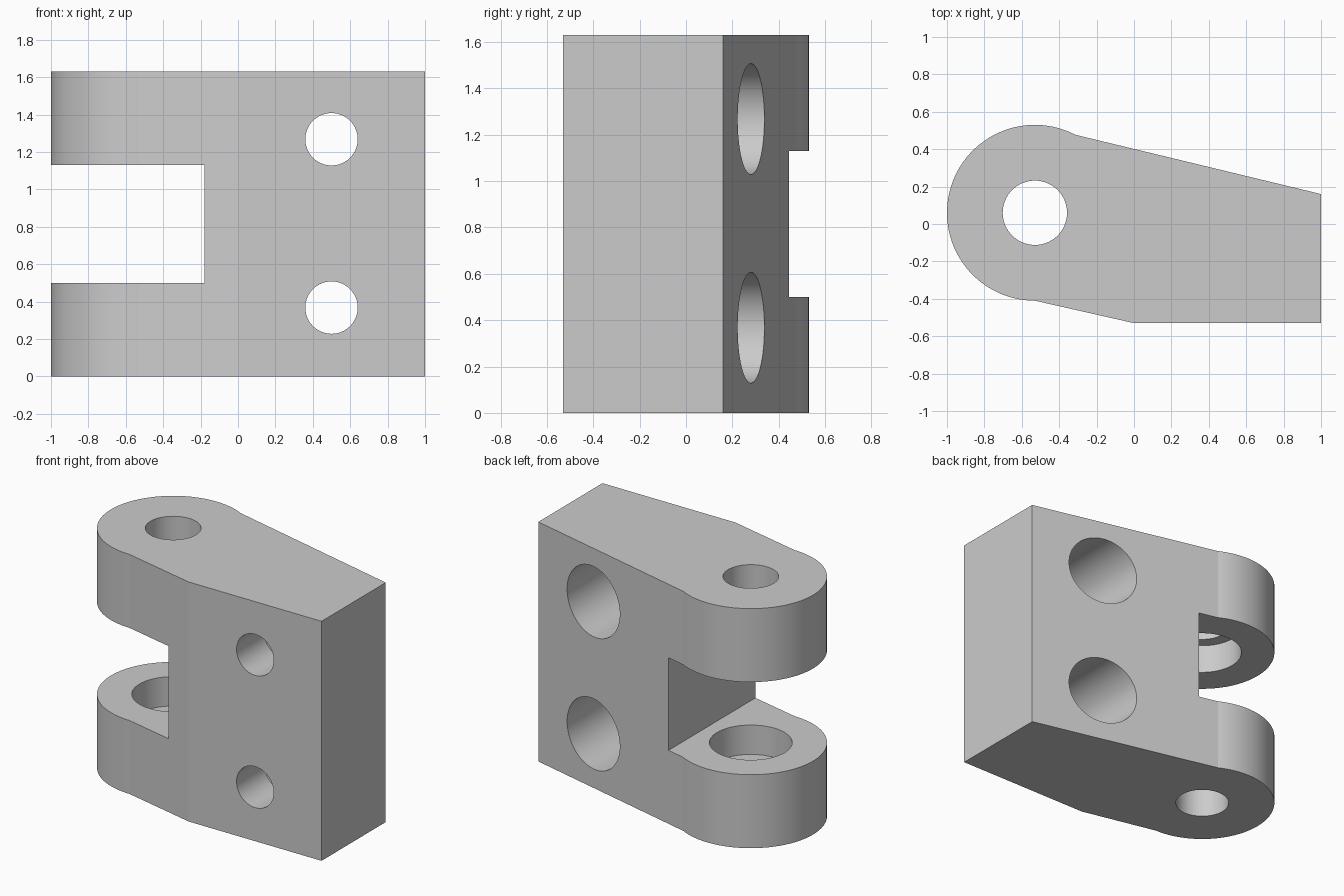
import bpy
import bmesh
import math
from mathutils import Matrix, Vector

default = bpy.data.objects.get("Cube")
if default:
    bpy.data.objects.remove(default, do_unlink=True)

HEIGHT = 1.63
PIN = Vector((-0.53, 0.06, 0))      # pivot axis of the clevis
LUG_RADIUS = 0.47
SLOT_LOW, SLOT_HIGH = 0.5, 1.13

grey = bpy.data.materials.new("plain grey")
grey.use_nodes = True
colour = (0.6, 0.6, 0.6, 1)
grey.diffuse_color = colour
grey.node_tree.nodes["Principled BSDF"].inputs["Base Color"].default_value = colour


def make_object(name, bm):
    bmesh.ops.recalc_face_normals(bm, faces=bm.faces)
    mesh = bpy.data.meshes.new(name)
    bm.to_mesh(mesh)
    bm.free()
    mesh.materials.append(grey)
    obj = bpy.data.objects.new(name, mesh)
    bpy.context.collection.objects.link(obj)
    return obj


def drill(name, start, end, radius):
    """Cylinder cutter running from start to end."""
    start, end = Vector(start), Vector(end)
    axis = end - start
    bm = bmesh.new()
    turn = axis.to_track_quat("Z", "Y").to_matrix().to_4x4()
    bmesh.ops.create_cone(bm, cap_ends=True, segments=64, radius1=radius, radius2=radius,
                          depth=axis.length,
                          matrix=Matrix.Translation((start + end) / 2) @ turn)
    return make_object(name, bm)


def box(name, low, high):
    low, high = Vector(low), Vector(high)
    bm = bmesh.new()
    bmesh.ops.create_cube(bm, size=1, matrix=Matrix.Translation((low + high) / 2)
                          @ Matrix.Diagonal((*(high - low), 1)))
    return make_object(name, bm)


# Body: plan outline with a rounded lug end, extruded upwards
outline = [(0, -0.53), (1, -0.53), (1, 0.16)]
first, last, steps = math.radians(62.5), math.radians(270), 56
for i in range(steps + 1):
    a = first + (last - first) * i / steps
    outline.append((PIN.x + LUG_RADIUS * math.cos(a), PIN.y + LUG_RADIUS * math.sin(a)))
bm = bmesh.new()
base = bm.faces.new([bm.verts.new((x, y, 0)) for x, y in outline])
top = bmesh.ops.extrude_face_region(bm, geom=[base])
bmesh.ops.translate(bm, vec=(0, 0, HEIGHT),
                    verts=[v for v in top["geom"] if isinstance(v, bmesh.types.BMVert)])
body = make_object("clevis_bracket", bm)


# Slot between the lugs, pin bore and its inner recess
def up(z):
    return (PIN.x, PIN.y, z)


cutters = [
    box("slot_cutter", (-1.2, -1, SLOT_LOW), (-0.18, 1, SLOT_HIGH)),
    drill("pin_bore_cutter", up(-0.1), up(HEIGHT + 0.1), 0.172),
    drill("lower_recess_cutter", up(SLOT_LOW - 0.2), up(SLOT_LOW + 0.1), 0.255),
    drill("upper_recess_cutter", up(SLOT_HIGH - 0.1), up(SLOT_HIGH + 0.2), 0.255),
]

# Mounting holes: narrow at the front, counterbored from the back
for z in (0.368, 1.268):
    cutters.append(drill("bolt_bore_cutter", (0.5, -1, z), (0.5, 0, z), 0.14))
    cutters.append(drill("bolt_recess_cutter", (0.5, -0.23, z), (0.5, 1, z), 0.239))

bpy.ops.object.select_all(action="DESELECT")
bpy.context.view_layer.objects.active = body
body.select_set(True)
for cutter in cutters:
    cutter.hide_render = True
    cut = body.modifiers.new(cutter.name, "BOOLEAN")
    cut.operation = "DIFFERENCE"
    cut.solver = "EXACT"
    cut.object = cutter
    bpy.ops.object.modifier_apply(modifier=cut.name)
for cutter in cutters:
    bpy.data.objects.remove(cutter, do_unlink=True)

bpy.ops.object.shade_smooth_by_angle(angle=math.radians(9))
